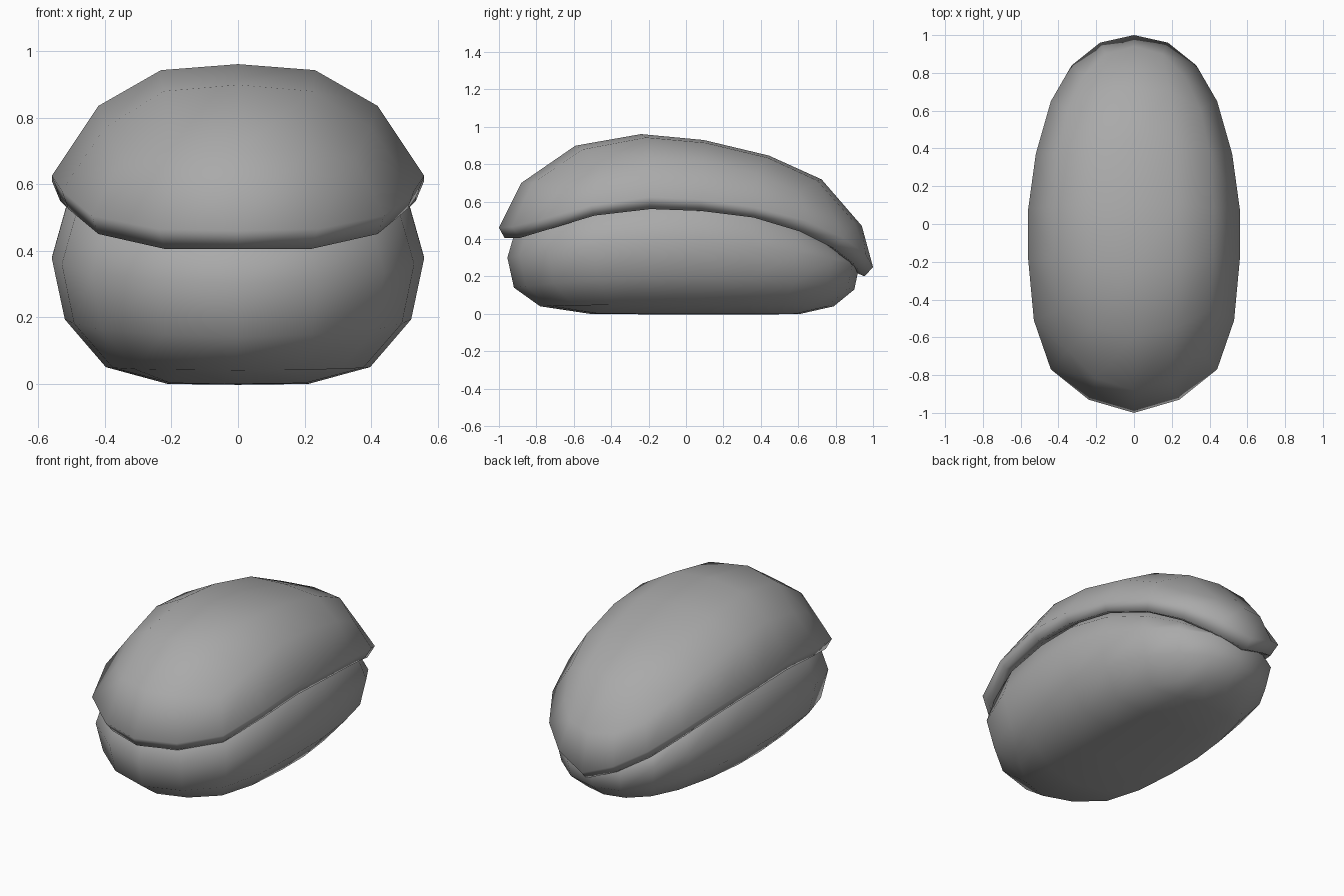
import bpy, bmesh
from mathutils import Vector

if "Cube" in bpy.data.objects:
    bpy.data.objects.remove(bpy.data.objects["Cube"])

COLS, ROWS = 4, 6          # cap grid; its border has 20 points

grey = bpy.data.materials.new("mid_grey")
grey.diffuse_color = (.4, .4, .4, 1)
grey.use_nodes = True
grey.node_tree.nodes["Principled BSDF"].inputs["Base Color"].default_value = grey.diffuse_color


def mirror_ring(half):
    """Full 20-point ring from 11 points running front -> right -> back."""
    pts = [Vector(p) for p in half]
    return pts + [Vector((-p.x, p.y, p.z)) for p in reversed(pts[1:-1])]


def border_index(i, j):
    if j == 0:
        return (i - 2) % 20
    if j == ROWS:
        return 12 - i
    return 2 + j if i == COLS else 18 - j


def add_cap(bm, ring, bulge, power):
    """Quad grid filling a ring, domed by the bulge height."""
    def c(i, j):
        return ring[border_index(i, j)].co
    grid = {}
    for i in range(COLS + 1):
        for j in range(ROWS + 1):
            if i in (0, COLS) or j in (0, ROWS):
                grid[i, j] = ring[border_index(i, j)]
                continue
            u, v = i / COLS, j / ROWS
            p = (c(0, j) * (1 - u) + c(COLS, j) * u
                 + c(i, 0) * (1 - v) + c(i, ROWS) * v
                 - c(0, 0) * (1 - u) * (1 - v) - c(COLS, 0) * u * (1 - v)
                 - c(0, ROWS) * (1 - u) * v - c(COLS, ROWS) * u * v)
            p.z += bulge * (4 * u * (1 - u)) ** power * (4 * v * (1 - v)) ** 0.2
            p.y += 0.03 * (4 * v * (1 - v))
            grid[i, j] = bm.verts.new(p)
    for i in range(COLS):
        for j in range(ROWS):
            bm.faces.new((grid[i, j], grid[i + 1, j],
                          grid[i + 1, j + 1], grid[i, j + 1]))


def build(name, halves, low_bulge, high_bulge):
    bm = bmesh.new()
    rings = [[bm.verts.new(p) for p in mirror_ring(h)] for h in halves]
    for a, b in zip(rings, rings[1:]):
        for k in range(20):
            n = (k + 1) % 20
            bm.faces.new((a[k], a[n], b[n], b[k]))
    add_cap(bm, rings[0], low_bulge, 0.1)
    add_cap(bm, rings[-1], high_bulge, 0.7)
    bmesh.ops.recalc_face_normals(bm, faces=bm.faces[:])
    for f in bm.faces:
        f.smooth = True
    me = bpy.data.meshes.new(name)
    bm.to_mesh(me)
    bm.free()
    me.materials.append(grey)
    bpy.context.collection.objects.link(bpy.data.objects.new(name, me))


# Shared plan outline (half)
outline = [(0, -1), (.24, -.93), (.44, -.77), (.53, -.51), (.56, -.19), (.56, .08),
           (.52, .37), (.44, .65), (.33, .84), (.18, .96), (0, 1)]


def plan_ring(sx, front, back, z_front, z_side, z_back):
    ring = []
    for x, y in outline:
        t = abs(y) ** 2
        end, ys = (z_front, front) if y < 0 else (z_back, back)
        ring.append((x * sx, abs(y) * ys, z_side + (end - z_side) * t))
    return ring


# Rice block: rounded base, widest below the topping
build("rice_block", [
    plan_ring(.71, -.78, .79, .04, .05, .04),
    plan_ring(.93, -.92, .90, .14, .195, .13),
    plan_ring(1.0, -.955, .925, .30, .38, .25),
    plan_ring(.92, -.92, .90, .42, .54, .27),
    plan_ring(.68, -.78, .74, .50, .66, .42)], -.05, .08)

# Topping slab: drooping rim draped over the rice
rim_z = [.46, .465, .505, .58, .625, .61, .57, .495, .405, .32, .25]
low = [(0, -.97, .405), (.22, -.89, .405), (.42, -.74, .45), (.51, -.49, .525),
       (.535, -.19, .56), (.535, .08, .55), (.50, .36, .515), (.42, .61, .44),
       (.315, .79, .35), (.17, .90, .265), (0, .955, .20)]
under = [(x * .91, y * .95, z + .02) for x, y, z in low]
top = [(0, -.88, .70), (.20, -.82, .70), (.35, -.67, .68), (.40, -.46, .77),
       (.42, -.18, .835), (.42, .09, .815), (.40, .38, .75), (.35, .61, .65),
       (.27, .78, .54), (.15, .90, .49), (0, .94, .47)]
rim = [(x, y, z) for (x, y), z in zip(outline, rim_z)]
build("topping_slab", [under, low, rim, top], .25, .139)
